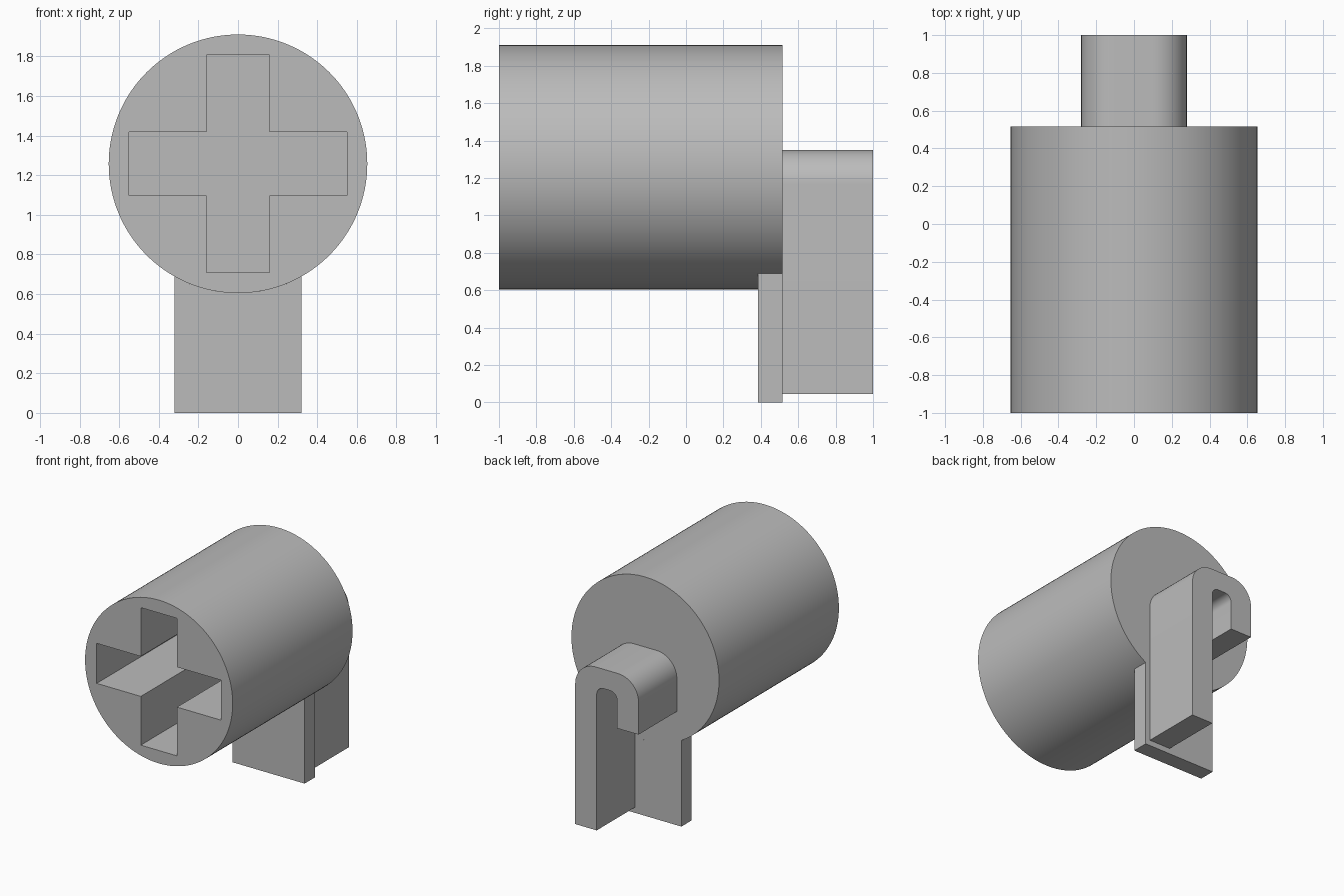
import bpy, bmesh, math

cube = bpy.data.objects.get("Cube")
if cube:
    bpy.data.objects.remove(cube, do_unlink=True)

AXIS_Z, RADIUS = 1.258, 0.653
FRONT, BACK = -1.0, 0.515

grey = bpy.data.materials.new("light_grey")
grey.use_nodes = True
colour = (0.5, 0.5, 0.5, 1)
grey.diffuse_color = colour
grey.node_tree.nodes["Principled BSDF"].inputs["Base Color"].default_value = colour


def prism(name, outline, y0, y1):
    """Extrude an (x, z) outline along y."""
    bm = bmesh.new()
    face = bm.faces.new([bm.verts.new((x, y0, z)) for x, z in outline])
    new = bmesh.ops.extrude_face_region(bm, geom=[face])["geom"]
    moved = [v for v in new if isinstance(v, bmesh.types.BMVert)]
    bmesh.ops.translate(bm, verts=moved, vec=(0, y1 - y0, 0))
    bmesh.ops.recalc_face_normals(bm, faces=bm.faces)
    mesh = bpy.data.meshes.new(name)
    bm.to_mesh(mesh)
    bm.free()
    mesh.materials.append(grey)
    obj = bpy.data.objects.new(name, mesh)
    bpy.context.collection.objects.link(obj)
    return obj


def arc(cx, cz, r, start, end, steps):
    """Points on a circle between two angles in degrees."""
    angles = [math.radians(start + (end - start) * i / steps) for i in range(steps + 1)]
    return [(cx + r * math.cos(a), cz + r * math.sin(a)) for a in angles]


def smooth(obj):
    bpy.ops.object.select_all(action="DESELECT")
    obj.select_set(True)
    bpy.context.view_layer.objects.active = obj
    bpy.ops.object.shade_smooth_by_angle(angle=math.radians(30))


def combine(target, tool, operation):
    """Apply a boolean and remove its helper."""
    tool.hide_render = True
    mod = target.modifiers.new(operation.title(), "BOOLEAN")
    mod.operation, mod.object, mod.solver = operation, tool, "EXACT"
    bpy.context.view_layer.objects.active = target
    bpy.ops.object.modifier_apply(modifier=mod.name)
    bpy.data.objects.remove(tool, do_unlink=True)


# Barrel with a cross-shaped socket in its front
barrel = prism("barrel", arc(0, AXIS_Z, RADIUS, 0, 360, 128)[:-1], FRONT, BACK)
w, l = 0.16, 0.55
corner = [(l, -w), (l, w), (w, w)]
cross = []
for turn in range(4):
    for x, z in corner:
        for _ in range(turn):
            x, z = -z, x
        cross.append((x, z + AXIS_Z))
socket = prism("socket_cutter", cross, FRONT - 0.1, 0.385)
combine(barrel, socket, "DIFFERENCE")
smooth(barrel)

# Plate below the barrel, its top following the barrel's curve
half = 0.32
side = math.degrees(math.acos(half / RADIUS))
plate_outline = [(half, 0), (-half, 0)] + arc(0, AXIS_Z, RADIUS, 180 + side, 360 - side, 24)
plate = prism("support_plate", plate_outline, 0.385, BACK)

# Hook on the back: long leg on the left, short leg on the right
outer, inner, top, slot_top = 0.28, 0.09, 1.35, 1.195
r_out, r_in = 0.18, 0.06
foot, tip = 0.045, 0.91
hook_outline = (
    [(outer, foot)]
    + arc(outer - r_out, top - r_out, r_out, 0, 90, 12)
    + arc(r_out - outer, top - r_out, r_out, 90, 180, 12)
    + [(-outer, tip), (-inner, tip)]
    + arc(r_in - inner, slot_top - r_in, r_in, 180, 90, 8)
    + arc(inner - r_in, slot_top - r_in, r_in, 90, 0, 8)
    + [(inner, foot)]
)
hook = prism("hook", hook_outline, BACK - 0.005, 1.0)
smooth(hook)
